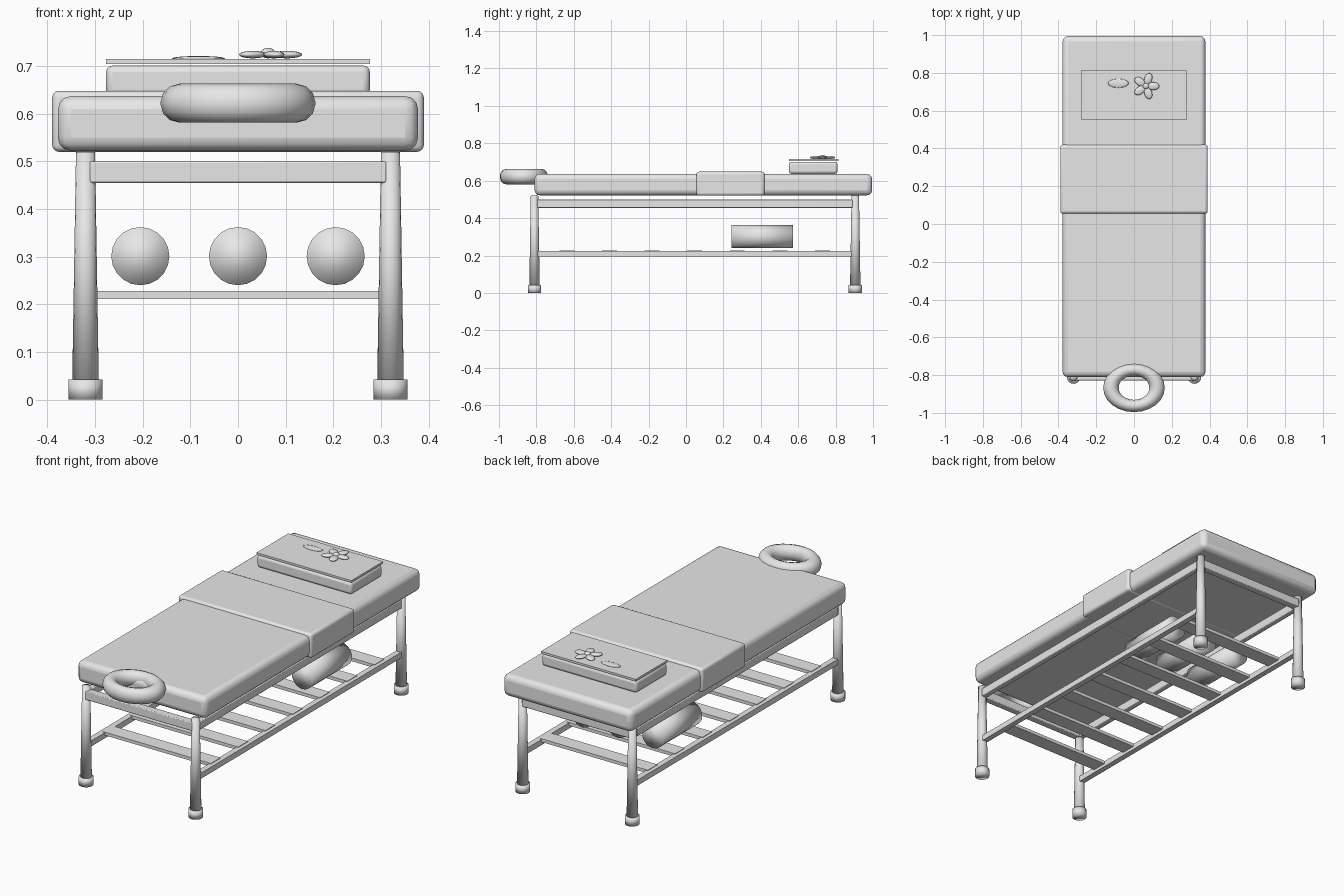
import bpy
import math

cube = bpy.data.objects.get("Cube")
if cube:
    bpy.data.objects.remove(cube, do_unlink=True)

GREY = (0.8, 0.8, 0.8, 1)
grey = bpy.data.materials.new("light_grey")
grey.use_nodes = True
grey.diffuse_color = GREY
grey.node_tree.nodes["Principled BSDF"].inputs["Base Color"].default_value = GREY


def finish(name, smooth=None):
    """Name the active object, colour it and set its shading."""
    ob = bpy.context.object
    ob.name = name
    ob.data.materials.append(grey)
    bpy.ops.object.transform_apply(location=False, rotation=True, scale=True)
    if smooth == "all":
        bpy.ops.object.shade_smooth()
    elif smooth:
        bpy.ops.object.shade_smooth_by_angle(angle=math.radians(smooth))
    return ob


def box(name, x, y, z, bevel=0, segments=3):
    """Box from (min, max) ranges, with optional rounded edges."""
    spans = (x, y, z)
    bpy.ops.mesh.primitive_cube_add(size=1, location=[(a + b) / 2 for a, b in spans])
    bpy.context.object.scale = [b - a for a, b in spans]
    ob = finish(name, 40 if bevel else None)
    if bevel:
        mod = ob.modifiers.new("rounded_edges", "BEVEL")
        mod.width = bevel
        mod.segments = segments
    return ob


def ellipsoid(name, location, radii, turn=0):
    bpy.ops.mesh.primitive_uv_sphere_add(segments=12, ring_count=8, radius=1, location=location)
    bpy.context.object.scale = radii
    bpy.context.object.rotation_euler.z = turn
    return finish(name, "all")


# Padded top, folded towel across it, and the face ring
box("mattress", (-0.378, 0.378), (-0.81, 0.995), (0.522, 0.637), 0.028)
box("draped_towel", (-0.39, 0.39), (0.055, 0.42), (0.52, 0.648), 0.014)
bpy.ops.mesh.primitive_torus_add(major_radius=0.122, minor_radius=0.041, major_segments=24,
                                 minor_segments=12, location=(0, -0.867, 0.622))
bpy.context.object.scale.y = 0.79
finish("face_ring", "all")

# Pillow with a thin cover sheet
box("pillow", (-0.277, 0.277), (0.55, 0.81), (0.637, 0.701), 0.014)
box("pillow_cover", (-0.277, 0.277), (0.55, 0.815), (0.704, 0.715))

# Flower and leaf lying on the cover
FX, FY = 0.063, 0.73
for i in range(5):
    a = i * math.tau / 5
    ellipsoid(f"petal_{i + 1}", (FX + 0.04 * math.cos(a), FY + 0.04 * math.sin(a), 0.724),
              (0.032, 0.021, 0.008), a)
ellipsoid("flower_centre", (FX, FY, 0.727), (0.016, 0.016, 0.011))
ellipsoid("leaf", (-0.083, 0.745, 0.716), (0.056, 0.024, 0.005))

# Tapered legs with round feet
FRONT, BACK, SIDE = -0.81, 0.905, 0.32
for end, y in (("front", FRONT), ("back", BACK)):
    for side, x in (("left", SIDE), ("right", -SIDE)):
        bpy.ops.mesh.primitive_cone_add(vertices=16, radius1=0.028, radius2=0.02,
                                        depth=0.49, location=(x, y, 0.275))
        finish(f"{end}_{side}_leg", "all")
        bpy.ops.mesh.primitive_cylinder_add(vertices=16, radius=0.036, depth=0.042,
                                            location=(x, y, 0.021))
        finish(f"{end}_{side}_foot", "all")
    # Upper end rails
    box(f"{end}_rail", (-0.312, 0.312), (y - 0.019, y + 0.019), (0.455, 0.5), 0.004, 2)

# Upper and lower side rails
for side, s in (("left", 1), ("right", -1)):
    x = s * SIDE
    box(f"{side}_upper_rail", (x - 0.015, x + 0.015), (FRONT + 0.015, BACK - 0.015),
        (0.455, 0.5), 0.004, 2)
    box(f"{side}_lower_rail", (x - 0.015, x + 0.015), (FRONT, BACK), (0.195, 0.225))

# Shelf slats
for i in range(7):
    y = -0.636 + i * 0.2275
    box(f"shelf_slat_{i + 1}", (-0.315, 0.315), (y - 0.04, y + 0.04), (0.211, 0.228))

# Rolled towels above the shelf
for name, x in (("right", -0.205), ("middle", 0), ("left", 0.205)):
    bpy.ops.mesh.primitive_cylinder_add(vertices=20, radius=0.061, depth=0.328,
                                        location=(x, 0.408, 0.301),
                                        rotation=(math.pi / 2, 0, 0))
    finish(f"{name}_towel_roll", "all")
